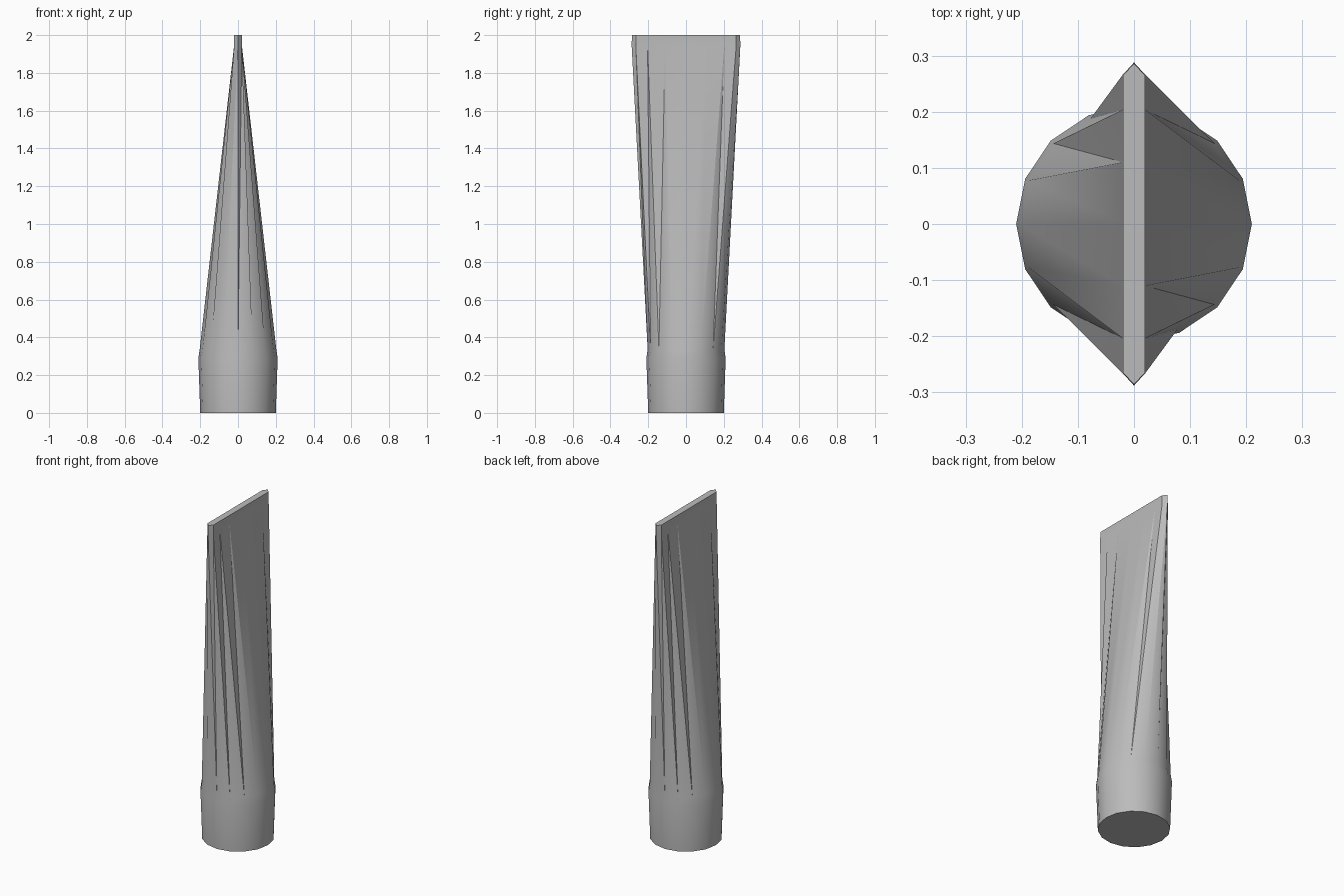
import bpy
import bmesh
from math import cos, sin, tau

SIDES = 16

cube = bpy.data.objects.get("Cube")
if cube:
    bpy.data.objects.remove(cube, do_unlink=True)

grey = bpy.data.materials.new("plain grey")
grey.use_nodes = True
colour = (0.5, 0.5, 0.5, 1)
grey.diffuse_color = colour
grey.node_tree.nodes["Principled BSDF"].inputs["Base Color"].default_value = colour

# Cross-sections: height, radius, half thickness limit in x
sections = [(0, 0.2, 1), (0.29, 0.21, 1), (0.335, 0.203, 1),
            (1.95, 0.288, 0.02), (2, 0.286, 0.02)]

bm = bmesh.new()


def ring(z, radius, limit):
    points = []
    for i in range(SIDES):
        a = tau * i / SIDES
        x = max(-limit, min(limit, radius * cos(a)))
        points.append(bm.verts.new((x, radius * sin(a), z)))
    return points


rings = [ring(*s) for s in sections]

# Round socket, collar and flattened blade, split along one consistent diagonal
for low, high in zip(rings, rings[1:]):
    for i in range(SIDES):
        j = (i + 1) % SIDES
        bm.faces.new((low[i], low[j], high[j]))
        bm.faces.new((low[i], high[j], high[i]))

# Closed ends
bm.faces.new(rings[0][::-1])
bm.faces.new(rings[-1])

mesh = bpy.data.meshes.new("flattened_nozzle")
bm.to_mesh(mesh)
bm.free()
mesh.materials.append(grey)
nozzle = bpy.data.objects.new("flattened_nozzle", mesh)
bpy.context.collection.objects.link(nozzle)

bpy.ops.object.select_all(action="DESELECT")
nozzle.select_set(True)
bpy.context.view_layer.objects.active = nozzle
bpy.ops.object.shade_smooth_by_angle(angle=0.52)
